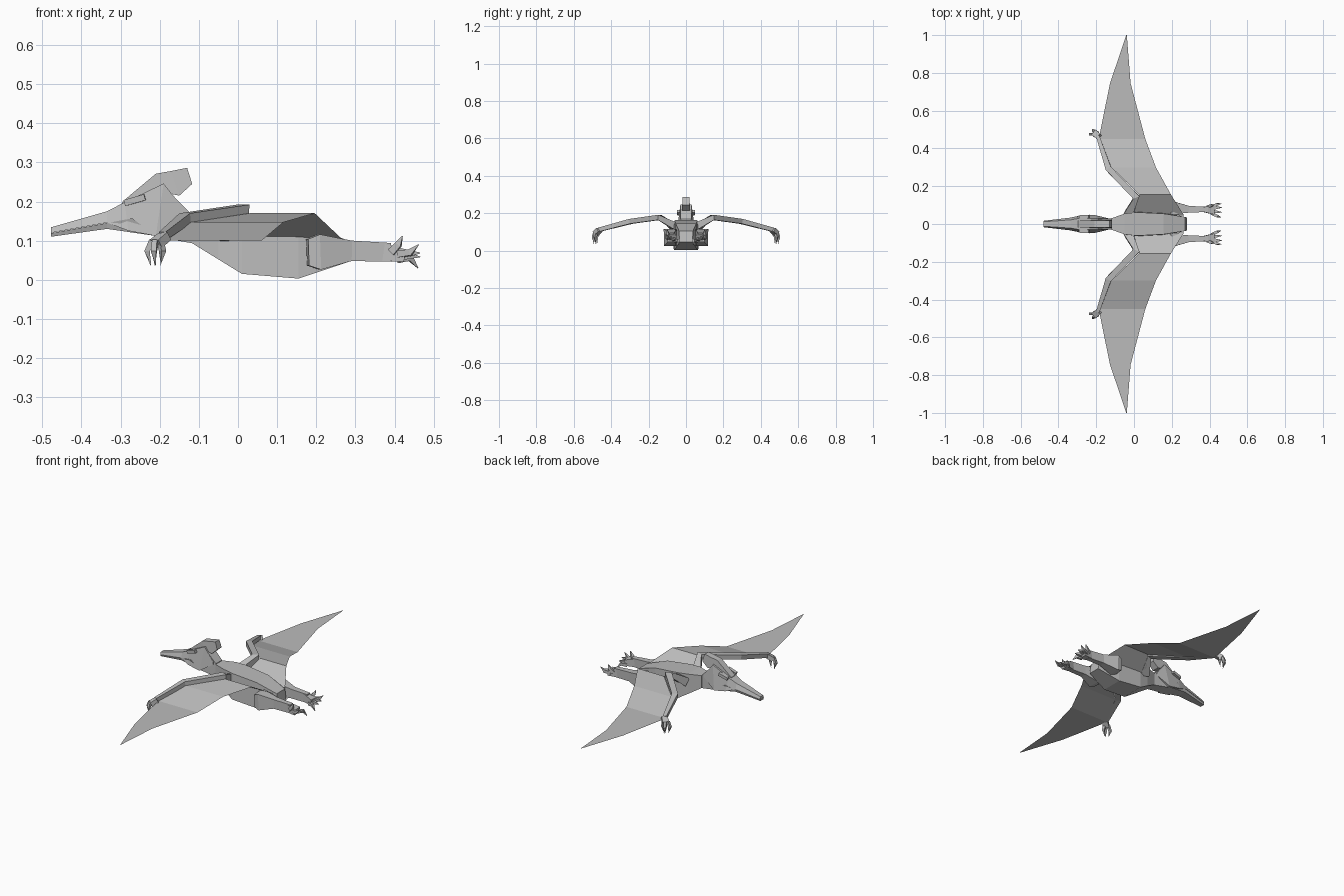
import bpy
import bmesh
from mathutils import Vector

cube = bpy.data.objects.get("Cube")
if cube:
    bpy.data.objects.remove(cube, do_unlink=True)

GREY = (0.5, 0.5, 0.5, 1)
skin = bpy.data.materials.new("grey_skin")
skin.use_nodes = True
skin.diffuse_color = GREY
skin.node_tree.nodes["Principled BSDF"].inputs["Base Color"].default_value = GREY


def finish(bm, name, mirrored, closed=True):
    if closed:
        bmesh.ops.recalc_face_normals(bm, faces=bm.faces)
    mesh = bpy.data.meshes.new(name)
    bm.to_mesh(mesh)
    bm.free()
    mesh.materials.append(skin)
    obj = bpy.data.objects.new(name, mesh)
    bpy.context.collection.objects.link(obj)
    if mirrored:
        mod = obj.modifiers.new("mirror_sides", 'MIRROR')
        mod.use_axis = (False, True, False)
        mod.use_mirror_merge = False
    return obj


def loft(name, rings, mirrored=False):
    """Skin a closed form through four-cornered rings."""
    bm = bmesh.new()
    loops = [[bm.verts.new(p) for p in ring] for ring in rings]
    for a, b in zip(loops, loops[1:]):
        for i in range(4):
            j = (i + 1) % 4
            bm.faces.new((a[i], a[j], b[j], b[i]))
    bm.faces.new(loops[0])
    bm.faces.new(loops[-1])
    return finish(bm, name, mirrored)


def hull(name, sections):
    """Sections along x: (x bottom, z bottom, half width, x top, z top, half width)."""
    loft(name, [[(xb, -wb, zb), (xb, wb, zb), (xt, wt, zt), (xt, -wt, zt)]
                for xb, zb, wb, xt, zt, wt in sections])


def limb(name, points, radii):
    """Square bar along a path; radii are (sideways, upright) pairs."""
    pts = [Vector(p) for p in points]
    rings = []
    for i, p in enumerate(pts):
        along = pts[min(i + 1, len(pts) - 1)] - pts[max(i - 1, 0)]
        side = Vector((-along.y, along.x, 0)).normalized()
        up = along.cross(side).normalized()
        w, h = radii[i]
        rings.append([p + side * w * a + up * h * b
                      for a, b in ((-1, -1), (1, -1), (1, 1), (-1, 1))])
    loft(name, rings, True)


def sheet(name, rows):
    """Thin skin strip between leading and trailing points."""
    bm = bmesh.new()
    loops = [[bm.verts.new(p) for p in row] for row in rows]
    for a, b in zip(loops, loops[1:]):
        bm.faces.new(a + b[::-1])
    for f in bm.faces:
        f.normal_update()
        if f.normal.z < 0:
            f.normal_flip()
    finish(bm, name, True, False)


# Body and neck
hull("body", [
    (-.12, .095, .03, -.12, .165, .03),
    (-.05, .052, .055, -.05, .165, .055),
    (.01, .015, .068, .01, .16, .062),
    (.155, .003, .062, .155, .145, .055),
    (.28, .045, .035, .27, .105, .037)])
hull("neck", [
    (-.21, .11, .035, -.19, .24, .03),
    (-.11, .092, .028, -.12, .168, .028)])

# Head, lower jaw and crest
hull("head", [
    (-.478, .12, .017, -.478, .134, .012),
    (-.335, .146, .034, -.335, .175, .022),
    (-.28, .125, .046, -.29, .198, .03),
    (-.21, .112, .048, -.19, .246, .03),
    (-.135, .16, .03, -.135, .175, .03)])
hull("lower_jaw", [
    (-.478, .11, .013, -.478, .119, .016),
    (-.335, .13, .028, -.335, .145, .033),
    (-.21, .112, .04, -.27, .157, .044)])
hull("crest", [
    (-.30, .185, .018, -.295, .2, .018),
    (-.2, .225, .022, -.21, .271, .018),
    (-.15, .215, .022, -.17, .278, .018),
    (-.117, .245, .02, -.13, .286, .018)])
limb("brow_ridge", [(-.29, .037, .196), (-.238, .04, .211)], [(.009, .008)] * 2)

# Wing arms
limb("wing_arm",
     [(-.03, .05, .12), (.012, .142, .178), (-.135, .293, .157), (-.192, .465, .112)],
     [(.024, .024), (.018, .014), (.016, .013), (.009, .011)])

# Wing skin
sheet("wing_skin", [
    [(-.03, .06, .108), (.265, .045, .105)],
    [(.03, .155, .17), (.196, .155, .17)],
    [(-.12, .3, .147), (.116, .3, .147)],
    [(-.187, .45, .1), (.06, .45, .1)],
    [(-.127, .745, .1), (-.018, .745, .1)],
    [(-.041, 1, .1), (-.038, 1, .1)]])

# Hands with three hooked claws
limb("hand", [(-.185, .462, .112), (-.21, .482, .092)], [(.015, .012), (.018, .012)])
for i, (dx, dy) in enumerate([(-.024, .0), (-.008, .018), (.012, .008)]):
    x, y = -.206 + dx * .6, .476 + dy * .6
    limb(f"hand_claw_{i + 1}",
         [(x, y, .1), (x + dx * .5, y + dy * .5, .073), (x + dx * .1, y + dy * .3, .037)],
         [(.007, .007), (.007, .007), (.001, .001)])

# Legs
limb("leg",
     [(.178, .088, .07), (.208, .085, .071), (.29, .078, .074), (.39, .077, .07)],
     [(.026, .034), (.034, .045), (.018, .026), (.013, .024)])

# Feet with spread toes and a raised rear claw
limb("foot", [(.37, .077, .07), (.425, .074, .062)], [(.014, .022), (.024, .016)])
for i, (y, dy, z, tip) in enumerate([(.056, -.02, .052, .03), (.068, -.006, .058, .058),
                                     (.082, .006, .064, .068), (.092, .016, .066, .09)]):
    limb(f"toe_{i + 1}",
         [(.41, y, z), (.44, y + dy * .7, z + .004), (.468 - abs(dy) * .4, y + dy, tip)],
         [(.008, .009), (.007, .008), (.001, .001)])
limb("rear_claw", [(.392, .092, .07), (.41, .098, .09), (.42, .1, .112)],
     [(.008, .01), (.007, .008), (.001, .001)])
